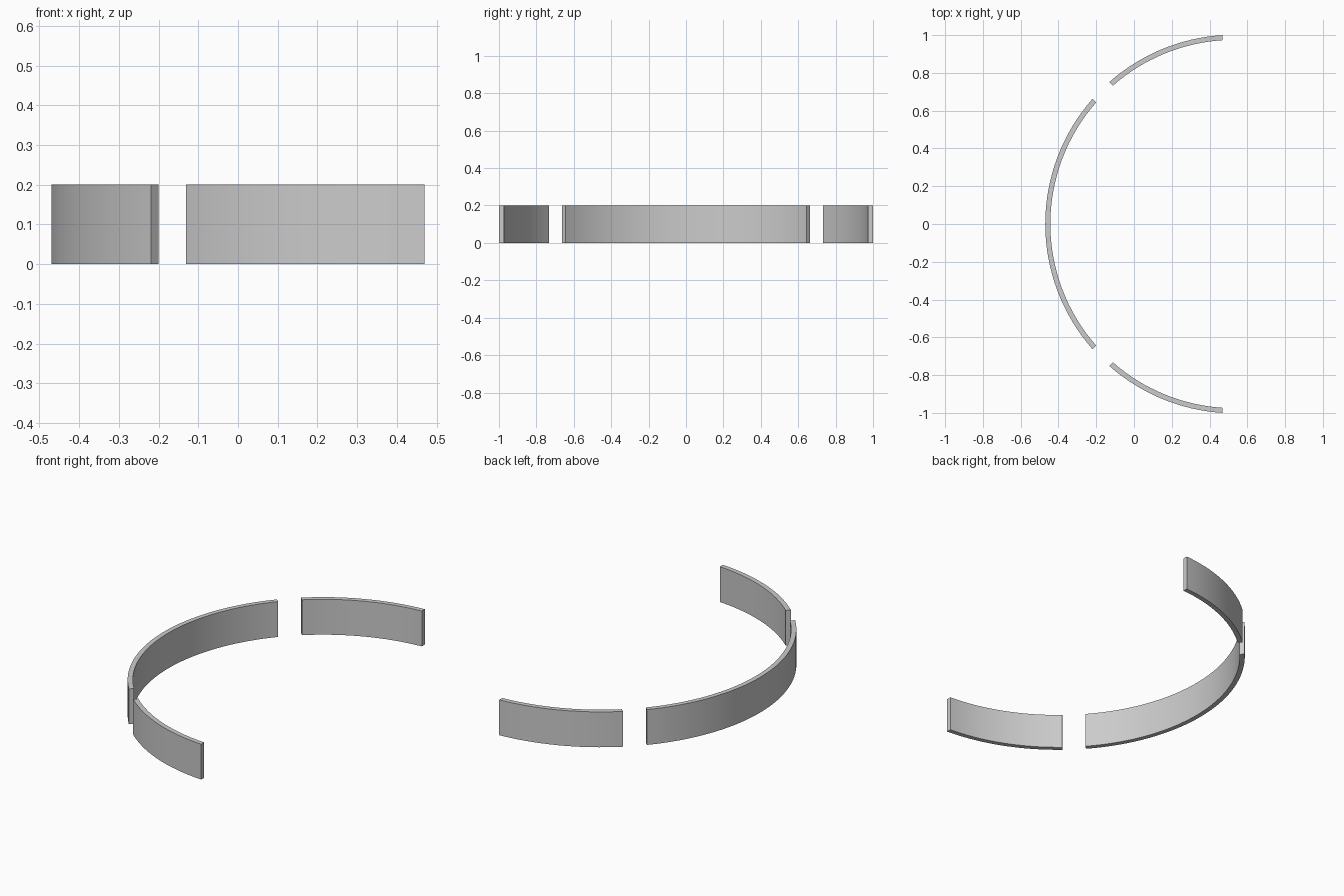
import bpy, bmesh
from math import asin, cos, sin, pi, radians

if "Cube" in bpy.data.objects:
    bpy.data.objects.remove(bpy.data.objects["Cube"], do_unlink=True)

OUTER, INNER, HEIGHT = 1.002, 0.975, 0.2
CENTRE_X = 0.532
HALF_GAP = 0.0625   # parallel-sided slots between the segments

grey = bpy.data.materials.new("plain grey")
grey.use_nodes = True
colour = (0.6, 0.6, 0.6, 1)
grey.diffuse_color = colour
grey.node_tree.nodes["Principled BSDF"].inputs["Base Color"].default_value = colour


def ring_segment(name, start, end, steps):
    """Curved wall between two slot centre angles (degrees)."""
    bm = bmesh.new()

    def edge_points(radius):
        trim = asin(HALF_GAP / radius)
        a, b = radians(start) + trim, radians(end) - trim
        angles = [a + (b - a) * i / steps for i in range(steps + 1)]
        return [bm.verts.new((CENTRE_X + radius * cos(t), radius * sin(t), 0))
                for t in angles]

    outer, inner = edge_points(OUTER), edge_points(INNER)
    strip = [bm.faces.new((outer[i], outer[i + 1], inner[i + 1], inner[i]))
             for i in range(steps)]
    raised = bmesh.ops.extrude_face_region(bm, geom=strip, use_keep_orig=True)
    top = [v for v in raised["geom"] if isinstance(v, bmesh.types.BMVert)]
    bmesh.ops.translate(bm, verts=top, vec=(0, 0, HEIGHT))
    bmesh.ops.recalc_face_normals(bm, faces=bm.faces)

    mesh = bpy.data.meshes.new(name)
    bm.to_mesh(mesh)
    bm.free()
    mesh.materials.append(grey)
    obj = bpy.data.objects.new(name, mesh)
    bpy.context.collection.objects.link(obj)
    bpy.ops.object.select_all(action='DESELECT')
    obj.select_set(True)
    bpy.context.view_layer.objects.active = obj
    bpy.ops.object.shade_smooth_by_angle(angle=radians(30))


# Long middle wall and the two shorter end walls
ring_segment("middle_wall", 135, 225, 32)
ring_segment("back_wall", 90, 135, 16)
ring_segment("front_wall", 225, 270, 16)
